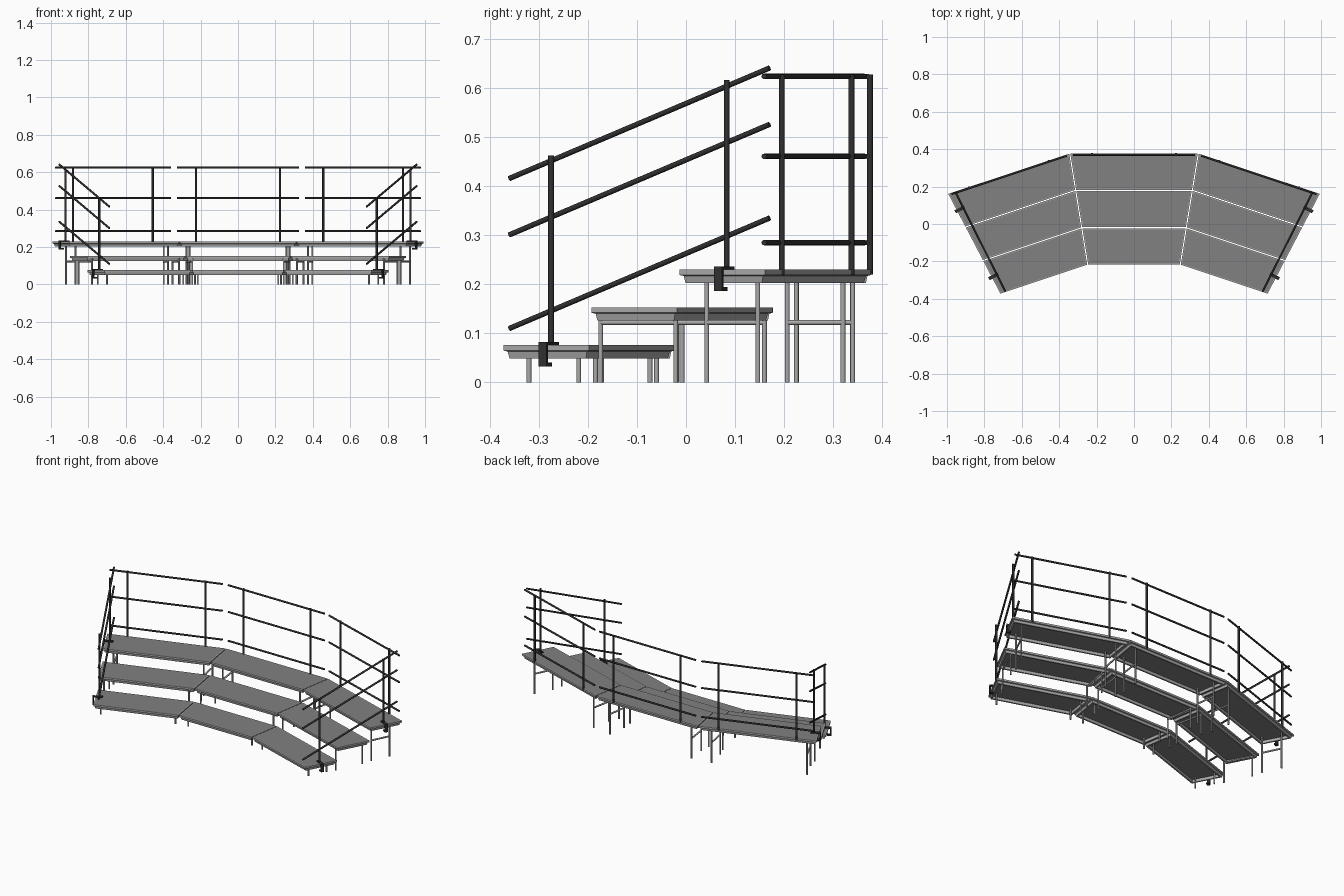
import bpy, bmesh
from math import radians, tan, cos, sin
from mathutils import Vector, Matrix

if "Cube" in bpy.data.objects:
    bpy.data.objects.remove(bpy.data.objects["Cube"])

HALF = radians(9.2)          # half of each section's wedge angle
APEX = Vector((0, -1.745, 0))  # centre the sections fan around


def material(name, v):
    m = bpy.data.materials.new(name)
    m.diffuse_color = (v, v, v, 1)
    m.use_nodes = True
    m.node_tree.nodes["Principled BSDF"].inputs["Base Color"].default_value = m.diffuse_color
    return m


PANEL = material("panel_grey", 0.22)
METAL = material("frame_grey", 0.4)
DARK = material("dark_rail", 0.03)


def finish(name, bm, mats, xf=Matrix()):
    bmesh.ops.recalc_face_normals(bm, faces=bm.faces)
    me = bpy.data.meshes.new(name)
    bm.to_mesh(me)
    bm.free()
    for m in mats:
        me.materials.append(m)
    me.transform(xf)
    ob = bpy.data.objects.new(name, me)
    bpy.context.collection.objects.link(ob)
    return ob


def add_rod(bm, a, b, r, sides=10):
    a, b = Vector(a), Vector(b)
    d = b - a
    m = Matrix.Translation((a + b) / 2) @ d.to_track_quat('Z', 'Y').to_matrix().to_4x4()
    res = bmesh.ops.create_cone(bm, cap_ends=True, segments=sides, radius1=r,
                                radius2=r, depth=d.length, matrix=m)
    for f in {f for v in res['verts'] for f in v.link_faces}:
        f.smooth = len(f.verts) == 4


def rods(name, segs, r, mat, xf=Matrix()):
    bm = bmesh.new()
    for a, b in segs:
        add_rod(bm, a, b, r)
    return finish(name, bm, [mat], xf)


def half_width(y):
    return (y - APEX.y) * tan(HALF)


def deck(name, y0, y1, top, xf):
    # rim loops (inset, height), from the panel edge round to the underside
    loops = [(0.009, 0), (0.003, 0), (0.003, -0.011), (0.010, -0.013),
             (0.013, -0.027), (0.022, -0.027), (0.022, -0.010)]
    bm = bmesh.new()
    rings = []
    for d, dz in loops:
        a, b = y0 + d, y1 - d
        wa, wb = half_width(a) - d, half_width(b) - d
        rings.append([bm.verts.new((x, y, top + dz)) for x, y in
                      ((-wa, a), (wa, a), (wb, b), (-wb, b))])
    for p, q in zip(rings, rings[1:]):
        for i in range(4):
            j = (i + 1) % 4
            bm.faces.new((p[i], p[j], q[j], q[i])).material_index = 1
    bm.faces.new(rings[0])
    bm.faces.new(rings[-1])
    finish(name, bm, [PANEL, METAL], xf)


# tier: y front, y back, top height, leg y front/back, leg x front/back, brace height
TIERS = {
    "lower": (-0.22, -0.02, 0.076, -0.172, -0.06, 0.215, 0.23, None),
    "middle": (-0.02, 0.18, 0.153, -0.008, 0.160, 0.245, 0.265, 0.122),
    "upper": (0.18, 0.38, 0.230, 0.225, 0.340, 0.26, 0.275, 0.122),
}

for side, k in (("left", -1), ("centre", 0), ("right", 1)):
    xf = (Matrix.Translation(APEX) @ Matrix.Rotation(-2 * HALF * k, 4, 'Z')
          @ Matrix.Translation(-APEX))
    for tier, (y0, y1, top, la, lb, xa, xb, brace) in TIERS.items():
        deck(f"{side}_{tier}_deck", y0, y1, top, xf)
        # folding leg frames
        segs = []
        for s in (-1, 1):
            for x, y in ((xa, la), (xb, lb)):
                segs.append(((s * x, y, 0), (s * x, y, top - 0.010)))
            if brace:
                segs.append(((s * xa, la, brace), (s * xb, lb, brace)))
        rods(f"{side}_{tier}_legs", segs, 0.005, METAL, xf)
    # back guard rail
    rods(f"{side}_back_posts",
         [((s * 0.225, 0.375, 0.22), (s * 0.225, 0.375, 0.628)) for s in (-1, 1)],
         0.006, DARK, xf)
    rods(f"{side}_back_rails",
         [((-0.325, 0.370, z), (0.325, 0.370, z)) for z in (0.285, 0.461, 0.624)],
         0.0055, DARK, xf)

# sloping end rails with clamped posts
for side, s in (("left", -1), ("right", 1)):
    rods(f"{side}_end_rails",
         [((s * 0.688, -0.36, z), (s * 0.955, 0.17, z + 0.225))
          for z in (0.110, 0.301, 0.416)], 0.0055, DARK)
    out = Vector((s * cos(3 * HALF), -sin(3 * HALF), 0))
    for pos, x, y, z in (("front", 0.742, -0.275, 0.076), ("rear", 0.922, 0.083, 0.230)):
        rods(f"{side}_{pos}_end_post",
             [((s * x, y, z), (s * x, y, z + 0.387))], 0.006, DARK)
        # C-shaped clamp gripping the deck edge
        bm = bmesh.new()
        base = Vector((s * x, y, z))
        ang = Matrix.Rotation(-3 * HALF * s, 4, 'Z')
        for o, h, w, t in ((0.010, 0.003, 0.056, 0.006), (0.035, -0.017, 0.006, 0.046),
                           (0.026, -0.040, 0.024, 0.008)):
            m = (Matrix.Translation(base + out * o + Vector((0, 0, h))) @ ang
                 @ Matrix.Diagonal((w, 0.018, t, 1)))
            bmesh.ops.create_cube(bm, size=1, matrix=m)
        finish(f"{side}_{pos}_clamp", bm, [DARK])
